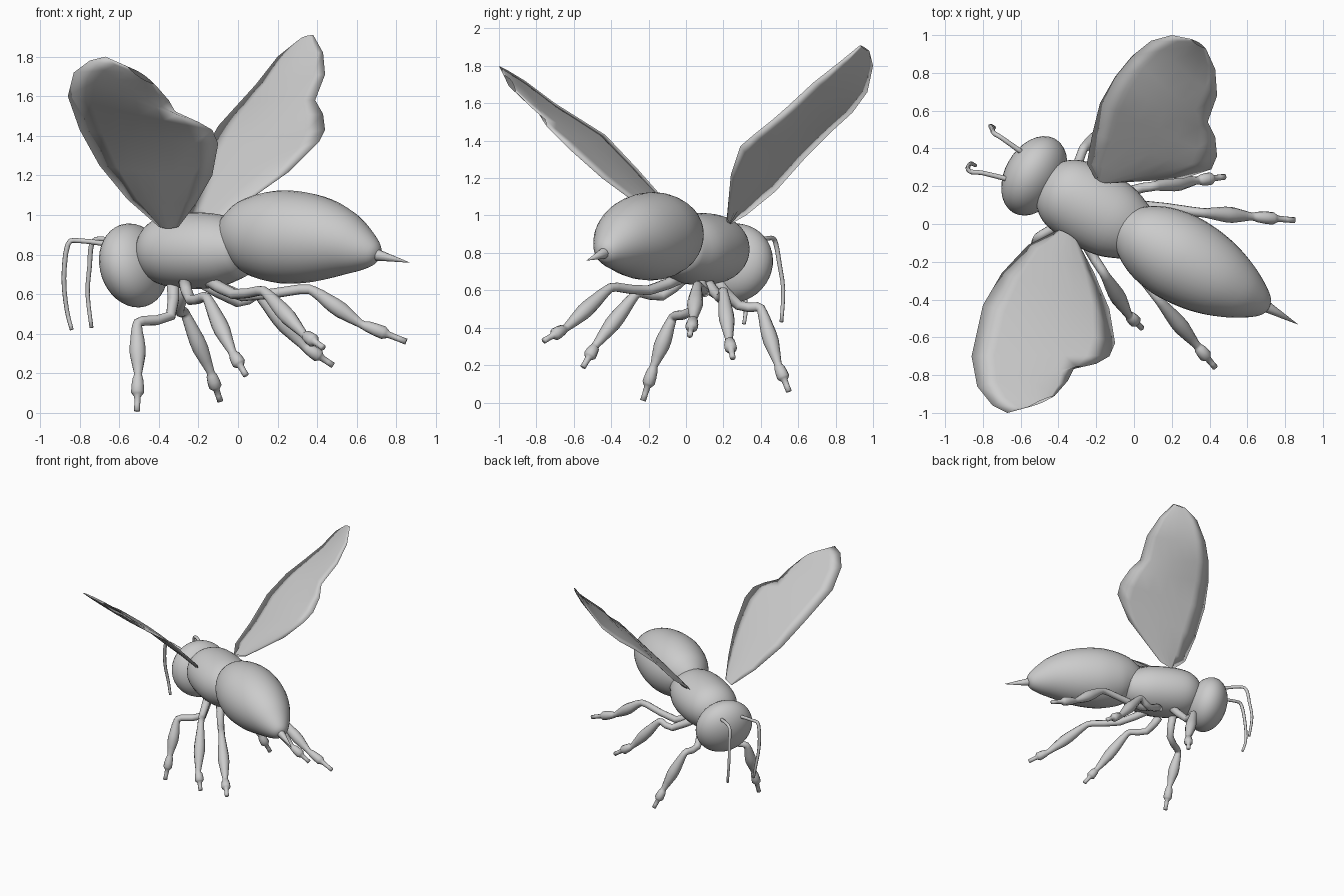
import bpy
import bmesh
from math import radians, cos, sin, pi
from mathutils import Matrix, Vector

default_cube = bpy.data.objects.get("Cube")
if default_cube:
    bpy.data.objects.remove(default_cube, do_unlink=True)

clay = bpy.data.materials.new("clay_grey")
clay.use_nodes = True
CLAY = (0.6, 0.6, 0.6, 1)
clay.diffuse_color = CLAY
clay.node_tree.nodes["Principled BSDF"].inputs["Base Color"].default_value = CLAY

# The body points diagonally: local x runs from head to tail
heading = Matrix.Rotation(radians(-29.4), 4, "Z")
AXIS_OFFSET = -0.037


def on_axis(along, height):
    return heading @ Vector((along, AXIS_OFFSET, height))


def finish(name, bm):
    bmesh.ops.recalc_face_normals(bm, faces=bm.faces)
    for face in bm.faces:
        face.smooth = True
    mesh = bpy.data.meshes.new(name)
    bm.to_mesh(mesh)
    bm.free()
    mesh.materials.append(clay)
    obj = bpy.data.objects.new(name, mesh)
    bpy.context.scene.collection.objects.link(obj)
    return obj


def smooth_path(points, radii, steps):
    """Resample points and radii with a Catmull-Rom spline."""
    data = [Vector((*p, r)) for p, r in zip(points, radii)]
    padded = [data[0]] + data + [data[-1]]
    result = []
    for a, b, c, d in zip(padded, padded[1:], padded[2:], padded[3:]):
        for i in range(steps):
            t = i / steps
            result.append(b + (c - a) * (t / 2)
                          + (a * 2 - b * 5 + c * 4 - d) * (t * t / 2)
                          + (b * 3 - a - c * 3 + d) * (t ** 3 / 2))
    result.append(data[-1])
    return [v.xyz for v in result], [max(v.w, 0.001) for v in result]


def loft(name, points, radii, sides=8, steps=1):
    """Round tube of changing radius along a path, with closed ends."""
    points, radii = smooth_path([Vector(p) for p in points], radii, steps)
    bm = bmesh.new()
    rings = []
    last = len(points) - 1
    turn = previous = None
    for i, (p, r) in enumerate(zip(points, radii)):
        tangent = (points[min(i + 1, last)] - points[max(i - 1, 0)]).normalized()
        if turn is None:
            turn = tangent.to_track_quat("Z", "Y")
        else:
            turn = previous.rotation_difference(tangent) @ turn
        previous = tangent
        angles = [2 * pi * k / sides for k in range(sides)]
        rings.append([bm.verts.new(p + turn @ Vector((cos(a) * r, sin(a) * r, 0)))
                      for a in angles])
    for low, high in zip(rings, rings[1:]):
        for k in range(sides):
            j = (k + 1) % sides
            bm.faces.new((low[k], low[j], high[j], high[k]))
    bm.faces.new(rings[0])
    bm.faces.new(rings[-1])
    return finish(name, bm)


# Abdomen: (along, height, radius)
abdomen = [(-.09, .90, 0), (-.06, .90, .08), (0, .90, .14), (.07, .90, .185),
           (.15, .895, .215), (.27, .89, .235), (.4, .885, .23),
           (.52, .875, .208), (.63, .855, .17), (.72, .83, .125),
           (.79, .81, .08), (.825, .80, .045), (.84, .795, 0)]
loft("abdomen", [on_axis(s, z) for s, z, r in abdomen],
     [r for s, z, r in abdomen], sides=32, steps=3)
loft("stinger", [on_axis(.8, .81), on_axis(.84, .795), on_axis(1.015, .76)],
     [.035, .028, .001], sides=10)

# Thorax: (along, radius), slightly flattened
thorax = [(-.54, 0), (-.525, .08), (-.49, .14), (-.43, .185), (-.35, .207),
          (-.23, .215), (-.1, .205), (0, .17), (.06, .13), (.1, 0)]
body = loft("thorax", [on_axis(s, 0) for s, r in thorax],
            [r for s, r in thorax], sides=32, steps=3)
body.data.transform(Matrix.Translation((0, 0, .82)) @ Matrix.Diagonal((1, 1, .9, 1)))

# Head: wide tilted ellipsoid
bm = bmesh.new()
bmesh.ops.create_uvsphere(bm, u_segments=32, v_segments=20, radius=1)
bm.transform(Matrix.Translation(on_axis(-.585, .745)) @ heading
             @ Matrix.Rotation(radians(-14), 4, "Y")
             @ Matrix.Diagonal((.152, .225, .215, 1)))
finish("head", bm)

# Antennae
antennae = {
    "antenna_far": [(-.58, .37, .86), (-.70, .455, .88), (-.74, .48, .85),
                    (-.75, .50, .74), (-.76, .52, .6), (-.74, .51, .43)],
    "antenna_near": [(-.64, .23, .85), (-.8, .27, .87), (-.86, .275, .85),
                     (-.88, .295, .68), (-.865, .32, .52), (-.84, .31, .42)]}
for name, path in antennae.items():
    loft(name, path, [.014, .012, .013, .012, .011, .01], steps=3)

# Legs: hip, bend, knee, ankle, foot
legs = {
    "front_leg_near": [(-.33, .08, .66), (-.34, .03, .49), (-.51, -.07, .46),
                       (-.505, -.17, .2), (-.51, -.23, .01)],
    "front_leg_far": [(-.26, .15, .66), (-.3, .28, .52), (-.27, .4, .51),
                      (-.14, .49, .21), (-.09, .55, .06)],
    "middle_leg_near": [(-.27, -.02, .66), (-.24, -.13, .57), (-.16, -.26, .59),
                        (-.03, -.48, .31), (.04, -.55, .19)],
    "middle_leg_far": [(-.18, .1, .66), (0, .18, .56), (.1, .2, .6),
                       (.33, .23, .34), (.48, .25, .24)],
    "hind_leg_near": [(-.15, -.02, .67), (-.02, -.2, .6), (.13, -.4, .62),
                      (.33, -.64, .4), (.43, -.76, .33)],
    "hind_leg_far": [(-.13, .06, .67), (.02, .1, .59), (.36, .06, .63),
                     (.62, .04, .45), (.85, .02, .36)]}
for name, joints in legs.items():
    hip, bend, knee, ankle, foot = map(Vector, joints)
    path = [hip, bend, bend.lerp(knee, .85), knee.lerp(ankle, .08),
            knee.lerp(ankle, .35), knee.lerp(ankle, .62), ankle,
            ankle.lerp(foot, .15), ankle.lerp(foot, .5),
            ankle.lerp(foot, .62), foot]
    loft(name, path, [.032, .027, .025, .026, .037, .042, .021,
                      .028, .034, .017, .016], sides=10, steps=2)

# Wings: outline from the root along the leading edge and back
wings = {
    "wing_near": [
        (-.40, -.03, .94), (-.56, -.11, 1.08), (-.70, -.26, 1.25),
        (-.80, -.43, 1.43), (-.86, -.70, 1.6), (-.83, -.86, 1.72),
        (-.75, -.96, 1.78), (-.67, -1, 1.8), (-.56, -.97, 1.75),
        (-.42, -.91, 1.66), (-.35, -.83, 1.58), (-.31, -.75, 1.51),
        (-.20, -.74, 1.47), (-.13, -.70, 1.43), (-.10, -.63, 1.36),
        (-.13, -.45, 1.2), (-.21, -.26, 1.06), (-.30, -.09, .94)],
    "wing_far": [
        (-.2, .23, .95), (-.25, .32, 1), (-.22, .48, 1.13),
        (-.18, .64, 1.31), (-.1, .78, 1.45), (-.01, .89, 1.55),
        (.09, .97, 1.66), (.2, 1, 1.8), (.3, .98, 1.88), (.38, .93, 1.91),
        (.43, .82, 1.82), (.44, .68, 1.71), (.39, .54, 1.58),
        (.43, .46, 1.51), (.44, .36, 1.43), (.41, .29, 1.37),
        (.26, .24, 1.22), (-.08, .22, .98)]}
COLUMNS = 6
for name, outline in wings.items():
    outline = [Vector(p) for p in outline]
    half = len(outline) // 2
    bm = bmesh.new()
    sheets = []
    for side in (-1, 1):
        rows = []
        for lead, trail in zip(outline[:half], reversed(outline[half:])):
            chord = trail - lead
            spread = chord.cross(outline[half] - outline[0]).normalized()
            bulge = spread * side * min(.014, chord.length * .1)
            rows.append([bm.verts.new(lead.lerp(trail, c / COLUMNS)
                                      + bulge * sin(pi * c / COLUMNS))
                         for c in range(COLUMNS + 1)])
        for low, high in zip(rows, rows[1:]):
            for c in range(COLUMNS):
                bm.faces.new((low[c], low[c + 1], high[c + 1], high[c]))
    bmesh.ops.remove_doubles(bm, verts=bm.verts, dist=.0005)
    finish(name, bm)
